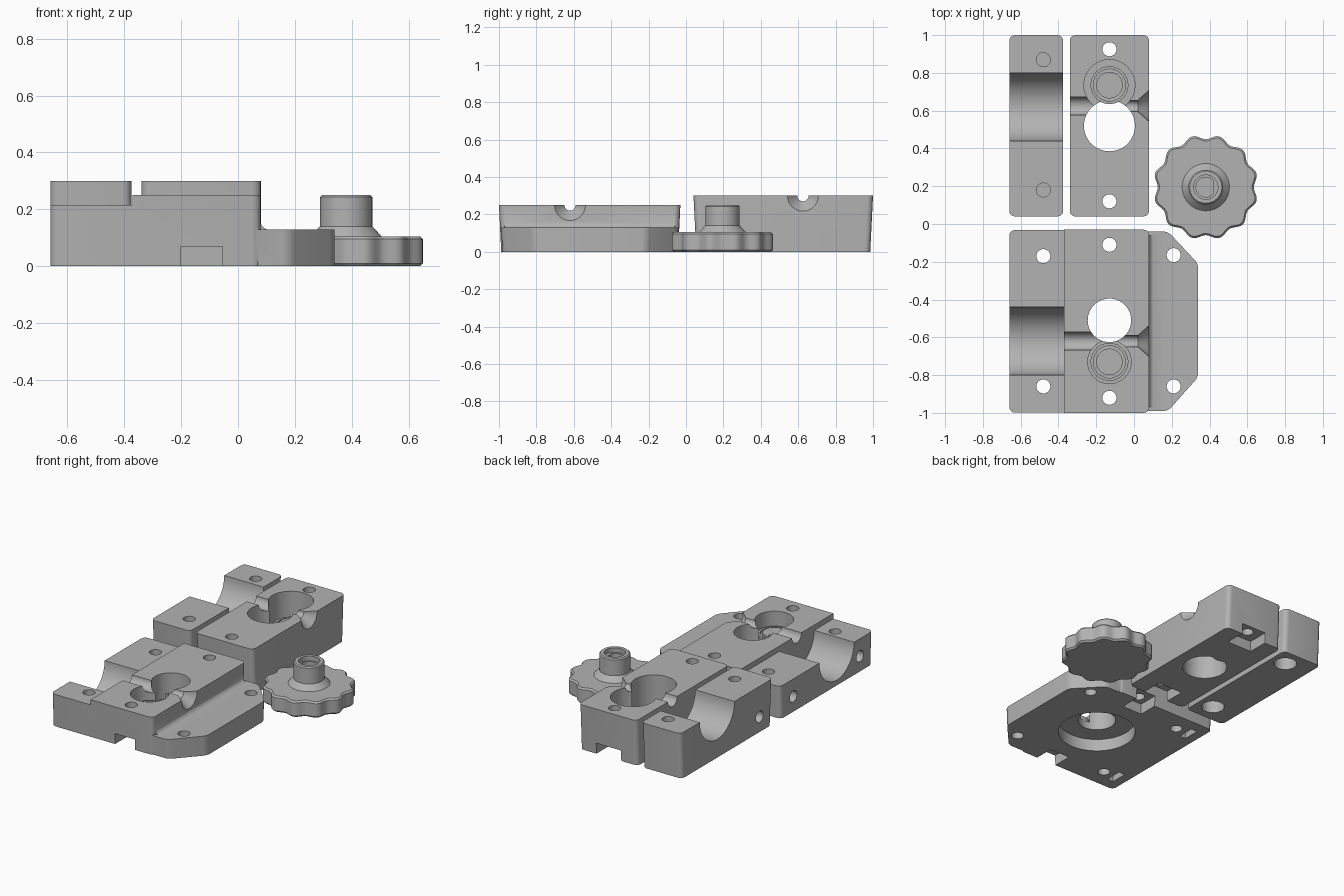
import bpy, bmesh, math
from mathutils import Matrix, Vector

if "Cube" in bpy.data.objects:
    bpy.data.objects.remove(bpy.data.objects["Cube"], do_unlink=True)

grey = bpy.data.materials.new("machined grey")
grey.use_nodes = True
grey.diffuse_color = (0.45, 0.45, 0.45, 1)
grey.node_tree.nodes["Principled BSDF"].inputs["Base Color"].default_value = grey.diffuse_color


def to_object(name, bm):
    bmesh.ops.recalc_face_normals(bm, faces=bm.faces)
    mesh = bpy.data.meshes.new(name)
    bm.to_mesh(mesh)
    bm.free()
    mesh.materials.append(grey)
    obj = bpy.data.objects.new(name, mesh)
    bpy.context.collection.objects.link(obj)
    return obj


def prism(name, outline, z0, z1, radius=0.0, draft=0.0):
    """Upright prism with rounded corners, tapering in y towards its base."""
    bm = bmesh.new()
    face = bm.faces.new([bm.verts.new((x, y, z0)) for x, y in outline])
    new = bmesh.ops.extrude_face_region(bm, geom=[face])["geom"]
    bmesh.ops.translate(bm, vec=(0, 0, z1 - z0), verts=[v for v in new if isinstance(v, bmesh.types.BMVert)])
    if radius:
        upright = [e for e in bm.edges if abs(e.verts[0].co.z - e.verts[1].co.z) > 0.01]
        bmesh.ops.bevel(bm, geom=upright, offset=radius, segments=5, profile=0.5, affect='EDGES')
    ys = [y for x, y in outline]
    mid, half = (min(ys) + max(ys)) / 2, (max(ys) - min(ys)) / 2
    for v in bm.verts:
        if abs(v.co.z - z0) < 1e-5:
            v.co.y = mid + (v.co.y - mid) * (1 - draft / half)
    return to_object(name, bm)


def box(x0, x1, y0, y1, z0, z1, name="cutter", radius=0.0, draft=0.0):
    return prism(name, [(x0, y0), (x1, y0), (x1, y1), (x0, y1)], z0, z1, radius, draft)


def rod(start, end, r, r_end=None, name="cutter"):
    """Round bar or cone between two points."""
    a, b = Vector(start), Vector(end)
    bm = bmesh.new()
    turn = (b - a).to_track_quat('Z', 'Y').to_matrix().to_4x4()
    bmesh.ops.create_cone(bm, cap_ends=True, segments=64, radius1=r, radius2=r if r_end is None else r_end,
                          depth=(b - a).length, matrix=Matrix.Translation((a + b) / 2) @ turn)
    return to_object(name, bm)


def combine(obj, tools, operation='DIFFERENCE'):
    """Cut or join the tools one after another, then discard them."""
    for tool in tools:
        mod = obj.modifiers.new("combine", 'BOOLEAN')
        mod.operation, mod.solver, mod.object = operation, 'EXACT', tool
    graph = bpy.context.evaluated_depsgraph_get()
    graph.update()
    mesh = bpy.data.meshes.new_from_object(obj.evaluated_get(graph))
    obj.modifiers.clear()
    obj.data = mesh
    mesh.materials.clear()
    mesh.materials.append(grey)
    for tool in tools:
        bpy.data.objects.remove(tool, do_unlink=True)


def smooth(obj):
    bpy.ops.object.select_all(action='DESELECT')
    obj.select_set(True)
    bpy.context.view_layer.objects.active = obj
    bpy.ops.object.shade_smooth_by_angle(angle=math.radians(30))


def hole(x, y, z0=-0.1, z1=0.5, r=0.037):
    return rod((x, y, z0), (x, y, z1), r)


MID = -0.13     # centre line of the drive holes


def shaft_cuts(y, top, x_left):
    """Shaft groove with a flared mouth on the outer side."""
    return [rod((x_left, y, top), (MID, y, top), 0.048),
            rod((MID, y, top), (0.2, y, top), 0.03),
            rod((0.02, y, top), (0.10, y, top), 0.03, 0.1)]


def drive_cuts(y_hole, y_pocket, r, floor):
    """Filament-size through hole beside a shallow round pocket."""
    return [hole(MID, y_hole, r=r), hole(MID, y_pocket, floor, 0.5, r)]


def seat(name, y, base, floor):
    """Stepped round seat standing in the pocket."""
    ring = rod((MID, y, base), (MID, y, floor + 0.03), 0.10, name=name)
    combine(ring, [hole(MID, y, floor + 0.015, 0.5, 0.085)])
    combine(ring, [rod((MID, y, base + 0.005), (MID, y, floor + 0.035), 0.07)], 'UNION')
    smooth(ring)


# Base block with side flange and fillet
base = box(-0.66, 0.08, -1, -0.03, 0, 0.25, "base_block", 0.03, 0.012)
flange = prism("flange", [(0.0, -0.99), (0.18, -0.99), (0.34, -0.81), (0.34, -0.21), (0.18, -0.04), (0.0, -0.04)],
               0, 0.13, 0.025, 0.01)
arc = [(0.12 - 0.045 * math.sin(t), 0.17 - 0.045 * math.cos(t)) for t in [i * math.pi / 16 for i in range(9)]]
bm = bmesh.new()
side = bm.faces.new([bm.verts.new((x, -0.97, z)) for x, z in [(0.05, 0.1), (0.12, 0.1)] + arc + [(0.05, 0.17)]])
moved = bmesh.ops.extrude_face_region(bm, geom=[side])["geom"]
bmesh.ops.translate(bm, vec=(0, 0.91, 0), verts=[v for v in moved if isinstance(v, bmesh.types.BMVert)])
fillet = to_object("fillet", bm)
combine(base, [flange, fillet], 'UNION')

cuts = [box(-0.8, -0.37, -1.1, 0.1, 0.215, 0.5),
        rod((-0.8, -0.62, 0.215), (-0.37, -0.62, 0.215), 0.18),
        hole(MID, -0.51, -0.1, 0.08, 0.235)]
cuts += drive_cuts(-0.51, -0.73, 0.115, 0.13) + shaft_cuts(-0.62, 0.25, -0.40)
for x, near, far in [(MID, -0.11, -0.92), (-0.48, -0.17, -0.86), (0.21, -0.165, -0.86)]:
    cuts += [hole(x, near), hole(x, far)]
# Nut pockets open to the ends, and captive slots behind the side screws
cuts += [box(-0.20, -0.055, -1.1, -0.86, -0.1, 0.07), box(-0.20, -0.055, -0.17, 0.1, -0.1, 0.07)]
for y in (-0.86, -0.17):
    cuts += [box(-0.60, -0.555, y - 0.055, y + 0.055, -0.1, 0.14),
             rod((-0.8, y, 0.1), (-0.57, y, 0.1), 0.037)]
combine(base, cuts)
smooth(base)
seat("base_bearing_seat", -0.73, 0.085, 0.13)

# Upper block
upper = box(-0.34, 0.08, 0.04, 1, 0, 0.3, "upper_block", 0.03, 0.015)
cuts = drive_cuts(0.52, 0.735, 0.135, 0.12) + shaft_cuts(0.625, 0.3, -0.4)
cuts += [hole(MID, 0.925), hole(MID, 0.12),
         box(-0.22, -0.04, 0.85, 1.1, -0.1, 0.07), box(-0.22, -0.04, -0.1, 0.19, -0.1, 0.07)]
combine(upper, cuts)
smooth(upper)
seat("upper_bearing_seat", 0.735, 0.0, 0.12)

# Clamp block with a round saddle
clamp = box(-0.66, -0.375, 0.04, 1, 0, 0.3, "clamp_block", 0.03, 0.015)
cuts = [rod((-0.8, 0.62, 0.3), (-0.2, 0.62, 0.3), 0.18), rod((-0.8, 0.18, 0.1), (-0.55, 0.18, 0.1), 0.037)]
for y in (0.87, 0.18):
    cuts += [hole(-0.48, y, 0.13, 0.5), hole(-0.48, y, -0.1, 0.09, 0.07)]
combine(clamp, cuts)
smooth(clamp)

# Scalloped thumb knob with a hollow collar
N = 144
bm = bmesh.new()


def ring(z, radius_at):
    pts = []
    for i in range(N):
        t = 2 * math.pi * i / N
        r = radius_at(t)
        pts.append(bm.verts.new((0.38 + r * math.cos(t), 0.195 + r * math.sin(t), z)))
    return pts


def lobes(inset):
    return lambda t: 0.266 - inset - 0.012 * math.cos(12 * t)


def round_at(r):
    return lambda t: r


def flat_sided(t):
    return min(0.052, 0.042 / max(math.cos(t), 0.01))


loops = [ring(z, lobes(i)) for z, i in [(0, 0.01), (0.01, 0), (0.095, 0), (0.105, 0.01)]]
loops += [ring(z, round_at(r)) for z, r in
          [(0.105, 0.125), (0.14, 0.092), (0.243, 0.092), (0.25, 0.085), (0.25, 0.064), (0.22, 0.064)]]
loops += [ring(0.22, flat_sided), ring(0.1, flat_sided)]
for low, high in zip(loops, loops[1:]):
    for i in range(N):
        j = (i + 1) % N
        bm.faces.new((low[i], low[j], high[j], high[i]))
bm.faces.new(loops[0])
bm.faces.new(loops[-1])
smooth(to_object("thumb_knob", bm))
